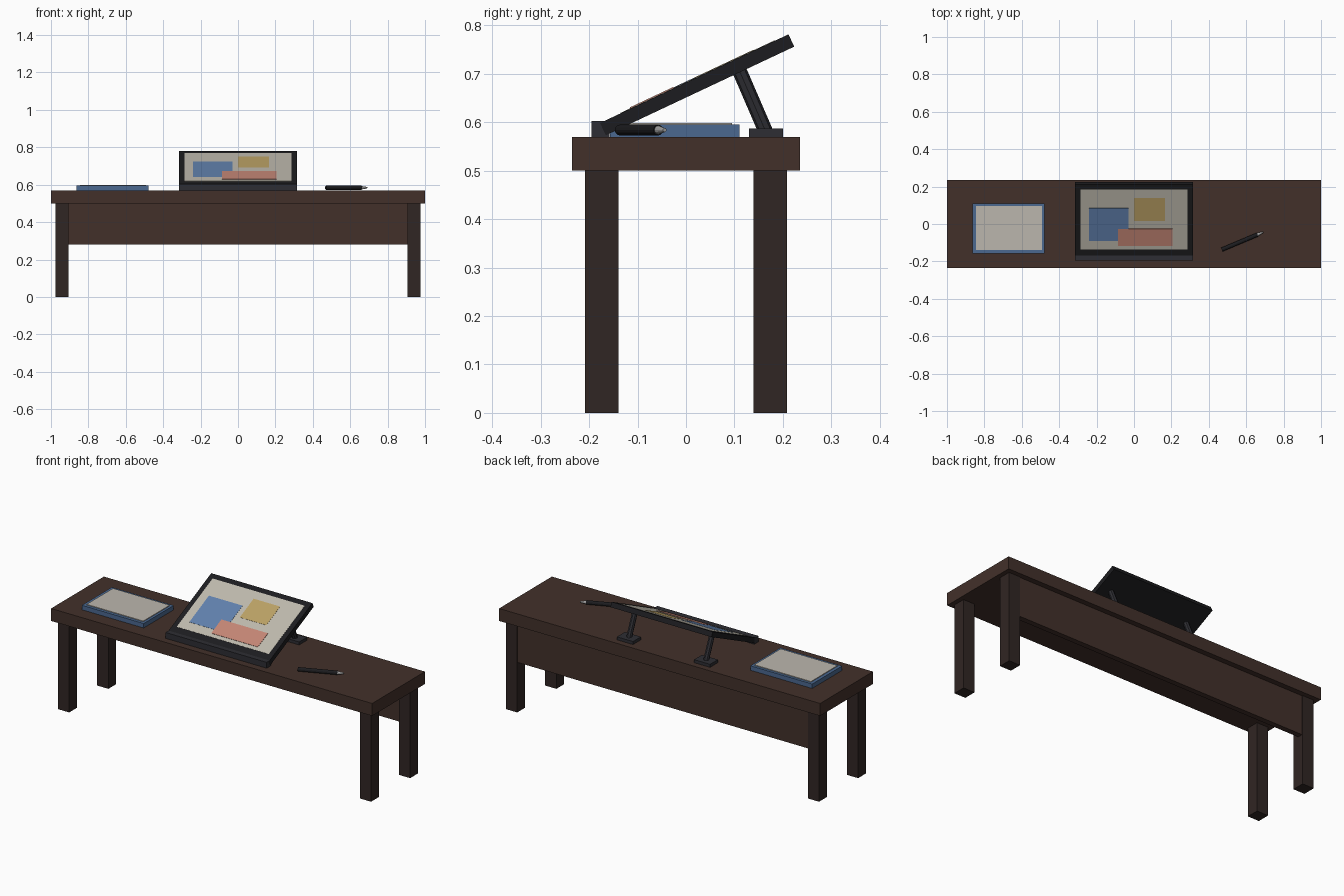
import bpy
from math import radians, cos, sin
from mathutils import Vector, Matrix

if "Cube" in bpy.data.objects:
    bpy.data.objects.remove(bpy.data.objects["Cube"])


def material(name, rgb):
    m = bpy.data.materials.new(name)
    m.diffuse_color = (*rgb, 1)
    m.use_nodes = True
    m.node_tree.nodes["Principled BSDF"].inputs["Base Color"].default_value = m.diffuse_color
    return m


WOOD = material("wood", (0.055, 0.03, 0.023))
DARK_WOOD = material("dark_wood", (0.03, 0.019, 0.017))
BLACK = material("black", (0.012, 0.012, 0.014))
METAL = material("metal", (0.027, 0.027, 0.033))
SCREEN = material("screen", (0.52, 0.49, 0.42))
BLUE = material("blue", (0.12, 0.22, 0.42))
YELLOW = material("yellow", (0.5, 0.36, 0.13))
RED = material("red", (0.56, 0.24, 0.18))
COVER = material("cover", (0.07, 0.14, 0.28))
PAPER = material("paper", (0.5, 0.47, 0.42))
TIP = material("tip", (0.35, 0.35, 0.35))


def box(name, x, y, z, mat, frame=None):
    """Box from (min, max) ranges, optionally placed in a tilted frame."""
    bpy.ops.mesh.primitive_cube_add(size=1)
    ob = bpy.context.object
    ob.name = name
    size = Matrix.Diagonal((x[1] - x[0], y[1] - y[0], z[1] - z[0], 1))
    mid = Matrix.Translation((sum(x) / 2, sum(y) / 2, sum(z) / 2))
    ob.data.transform(mid @ size)
    if frame is not None:
        ob.matrix_world = frame
    ob.data.materials.append(mat)
    return ob


def rod(name, a, b, r1, r2, sides, mat):
    """Straight round bar or taper between two points."""
    a, b = Vector(a), Vector(b)
    bpy.ops.mesh.primitive_cone_add(vertices=sides, radius1=r1, radius2=r2,
                                    depth=(b - a).length)
    ob = bpy.context.object
    ob.name = name
    ob.matrix_world = (Matrix.Translation((a + b) / 2)
                       @ (b - a).to_track_quat('Z', 'Y').to_matrix().to_4x4())
    ob.data.materials.append(mat)
    return ob


# Desk
box("table_top", (-1, 1), (-0.235, 0.235), (0.50, 0.57), WOOD)
for sx in (-1, 1):
    for sy, label in ((-1, "front"), (1, "back")):
        cx, cy = sx * 0.94, sy * 0.174
        box(label + "_leg", (cx - 0.035, cx + 0.035), (cy - 0.035, cy + 0.035),
            (0, 0.50), DARK_WOOD)
box("back_panel", (-0.91, 0.91), (0.175, 0.205), (0.28, 0.50), WOOD)

# Tilted display: frame origin lies at the middle of its top surface
TILT = Matrix.Translation((0, 0.017, 0.690)) @ Matrix.Rotation(radians(25.2), 4, 'X')
box("display_body", (-0.315, 0.315), (-0.215, 0.215), (-0.028, 0), BLACK, TILT)
box("display_screen", (-0.287, 0.287), (-0.168, 0.185), (-0.002, 0.001), SCREEN, TILT)
box("blue_patch", (-0.24, -0.03), (-0.118, 0.075), (0, 0.002), BLUE, TILT)
box("yellow_patch", (0, 0.165), (0, 0.136), (0, 0.002), YELLOW, TILT)
box("red_patch", (-0.085, 0.205), (-0.146, -0.046), (0, 0.003), RED, TILT)

# Display stand
box("front_rest", (-0.315, 0.315), (-0.195, -0.158), (0.57, 0.603), METAL)
for sx in (-1, 1):
    x = sx * 0.24
    box("stand_foot", (x - 0.05, x + 0.05), (0.13, 0.20), (0.57, 0.587), METAL)
    rod("stand_strut", (x, 0.165, 0.58), (x, 0.108, 0.712), 0.015, 0.015, 8, METAL)

# Notebook
box("notebook_cover", (-0.863, -0.478), (-0.157, 0.11), (0.57, 0.595), COVER)
box("notebook_page", (-0.845, -0.492), (-0.14, 0.095), (0.59, 0.599), PAPER)

# Stylus
rod("stylus_body", (0.47, -0.137, 0.584), (0.66, -0.057, 0.584), 0.011, 0.011, 12, BLACK)
rod("stylus_tip", (0.66, -0.057, 0.584), (0.69, -0.044, 0.584), 0.009, 0.004, 12, TIP)
